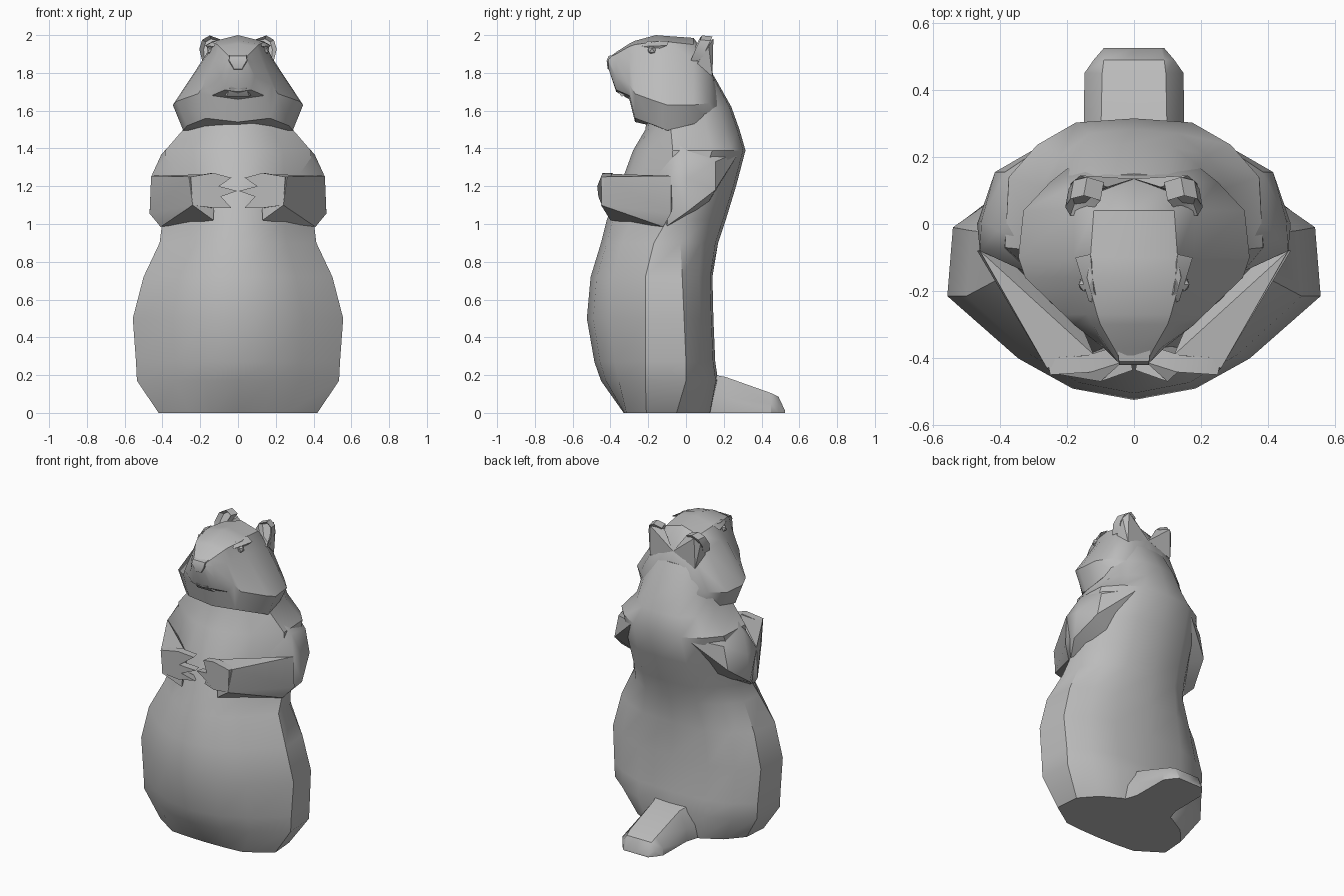
import bpy, bmesh
from mathutils import Vector

start_cube = bpy.data.objects.get("Cube")
if start_cube:
    bpy.data.objects.remove(start_cube, do_unlink=True)

# One plain fur colour
fur = bpy.data.materials.new("plain_grey")
fur.use_nodes = True
GREY = (0.5, 0.5, 0.5, 1)
fur.diffuse_color = GREY
fur.node_tree.nodes["Principled BSDF"].inputs["Base Color"].default_value = GREY


def finish(name, bm, mirrored=False, angle=0.6):
    """Turn a bmesh into a shaded object, optionally mirrored across x."""
    bmesh.ops.recalc_face_normals(bm, faces=bm.faces)
    mesh = bpy.data.meshes.new(name)
    bm.to_mesh(mesh)
    bm.free()
    mesh.materials.append(fur)
    obj = bpy.data.objects.new(name, mesh)
    bpy.context.collection.objects.link(obj)
    if mirrored:
        modifier = obj.modifiers.new("both_sides", "MIRROR")
        modifier.use_mirror_merge = False
    bpy.ops.object.select_all(action="DESELECT")
    obj.select_set(True)
    bpy.context.view_layer.objects.active = obj
    bpy.ops.object.shade_smooth_by_angle(angle=angle)
    return obj


def loft(name, half_rings):
    """Skin symmetric rings, each given as points from centre to centre."""
    bm = bmesh.new()
    rings = []
    for half in half_rings:
        other = [(-x, y, z) for x, y, z in half[-2:0:-1]]
        rings.append([bm.verts.new(p) for p in list(half) + other])
    for low, high in zip(rings, rings[1:]):
        count = len(low)
        for i in range(count):
            j = (i + 1) % count
            bm.faces.new((low[i], low[j], high[j], high[i]))
    bm.faces.new(rings[0])
    bm.faces.new(rings[-1])
    return finish(name, bm)


def hull(name, points, mirrored=True):
    """Wrap a few corner points in a faceted solid."""
    bm = bmesh.new()
    for p in points:
        bm.verts.new(p)
    result = bmesh.ops.convex_hull(bm, input=bm.verts)
    loose = [v for v in result["geom_interior"] if isinstance(v, bmesh.types.BMVert)]
    bmesh.ops.delete(bm, geom=loose, context="VERTS")
    return finish(name, bm, mirrored)


def slab(name, outline, push, hollow=0):
    """Thicken an outline along a vector, optionally denting its face."""
    bm = bmesh.new()
    face = bm.faces.new([bm.verts.new(p) for p in outline])
    back = bmesh.ops.extrude_face_region(bm, geom=[face], use_keep_orig=True)
    moved = [v for v in back["geom"] if isinstance(v, bmesh.types.BMVert)]
    bmesh.ops.translate(bm, verts=moved, vec=push)
    if hollow:
        bmesh.ops.inset_region(bm, faces=[face], thickness=hollow)
        bmesh.ops.translate(bm, verts=face.verts, vec=Vector(push) * 0.5)
    return finish(name, bm, mirrored=True)


def mix(a, b, t):
    return a + (b - a) * t


def body_ring(z, front, width, side_front, side_back, back, bulge=1):
    """Half a torso outline: round belly, flat flank, broad back."""
    return [
        (0, front, z),
        (width * 0.33, mix(front, side_front, 0.11 * bulge), z),
        (width * 0.62, mix(front, side_front, 0.4 * bulge), z),
        (width, side_front, z),
        (width * 0.97, side_back, z),
        (width * 0.75, mix(side_back, back, 0.55), z),
        (width * 0.45, mix(side_back, back, 0.93), z),
        (0, back, z),
    ]


# Torso: height, belly, half width, flank front, flank back, spine
torso = [
    (0, -0.33, 0.42, -0.21, -0.05, 0.14, 0.3),
    (0.17, -0.45, 0.535, -0.215, 0, 0.17),
    (0.27, -0.485, 0.54, -0.215, 0, 0.155),
    (0.5, -0.525, 0.557, -0.215, -0.01, 0.145),
    (0.72, -0.505, 0.5, -0.215, -0.02, 0.14),
    (0.9, -0.45, 0.415, -0.17, -0.03, 0.17),
    (1.02, -0.42, 0.4, -0.1, 0, 0.21),
    (1.2, -0.35, 0.395, -0.08, 0.07, 0.265),
    (1.39, -0.28, 0.385, -0.07, 0.14, 0.315),
    (1.5, -0.215, 0.29, -0.08, 0.11, 0.283),
    (1.62, -0.2, 0.26, -0.08, 0.09, 0.24),
    (1.78, -0.15, 0.22, -0.08, 0.04, 0.15),
]
loft("body", [body_ring(*row) for row in torso])


def head_ring(y, top, crown, temple, cheek, jaw, bottom):
    """Half a head section across the snout axis."""
    sides = [(x, y, z) for x, z in (crown, temple, cheek, jaw)]
    return [(0, y, top)] + sides + [(0, y, bottom)]


# Head from the snout tip to the nape
skull = [
    (-0.41, 1.88, (0.04, 1.88), (0.05, 1.87), (0.05, 1.85), (0.04, 1.82), 1.82),
    (-0.37, 1.91, (0.06, 1.9), (0.08, 1.86), (0.09, 1.78), (0.07, 1.71), 1.7),
    (-0.3, 1.955, (0.1, 1.94), (0.125, 1.87), (0.18, 1.74), (0.14, 1.68), 1.66),
    (-0.27, 1.97, (0.11, 1.95), (0.14, 1.87), (0.21, 1.69), (0.17, 1.56), 1.54),
    (-0.16, 2, (0.14, 1.965), (0.165, 1.89), (0.325, 1.65), (0.27, 1.52), 1.515),
    (-0.1, 1.995, (0.13, 1.965), (0.18, 1.88), (0.345, 1.63), (0.29, 1.495), 1.49),
    (0.04, 1.985, (0.12, 1.95), (0.18, 1.87), (0.33, 1.63), (0.28, 1.53), 1.5),
    (0.125, 1.87, (0.1, 1.87), (0.16, 1.81), (0.25, 1.64), (0.22, 1.53), 1.5),
    (0.165, 1.7, (0.08, 1.7), (0.14, 1.68), (0.2, 1.63), (0.17, 1.55), 1.53),
]
loft("head", [head_ring(*row) for row in skull])


# Tail: flat-topped block tapering to the rear
def tail_ring(y, top, width, crest):
    return [(0, y, top), (crest, y, top), (width, y, top * 0.45),
            (width, y, 0), (0, y, 0)]


loft("tail", [
    tail_ring(0.05, 0.22, 0.2, 0.14),
    tail_ring(0.21, 0.19, 0.15, 0.1),
    tail_ring(0.45, 0.105, 0.148, 0.095),
    tail_ring(0.49, 0.085, 0.12, 0.09),
    tail_ring(0.525, 0.01, 0.09, 0.08),
])

# Upper arms run from the shoulder blade to the elbow
hull("upper_arms", [
    (0.19, 0.285, 1.385), (0.385, 0.155, 1.33), (0.405, -0.02, 1.37),
    (0.455, 0.01, 1.24), (0.46, -0.08, 1.25), (0.468, 0, 1.06),
    (0.415, 0.155, 1.18), (0.41, -0.1, 0.99), (0.29, -0.06, 1.49),
    (0.2, -0.2, 1.3), (0.25, 0.1, 1.08), (0.28, 0.07, 1.48),
])

# Forearms fold across the chest
hull("forearms", [
    (0.46, -0.08, 1.255), (0.468, -0.08, 1.055), (0.41, -0.12, 0.985),
    (0.26, -0.43, 1.25), (0.24, -0.45, 1.1), (0.13, -0.4, 1.02),
    (0.12, -0.39, 1.265), (0.38, -0.06, 1.15), (0.2, -0.2, 1.1),
])

# Paws: zigzag fingers, tips swept back, meeting in the middle
paw = [(0.25, 1.25), (0.13, 1.27), (0.035, 1.245), (0.1, 1.2), (0.004, 1.175),
       (0.09, 1.145), (0.035, 1.085), (0.13, 1.085), (0.24, 1.1)]
slab("paws", [(x, -0.478 + abs(z - 1.18) * 0.4 + (0.04 if x < 0.05 else 0), z)
              for x, z in paw], (0.01, 0.05, 0))

# Ears: hollow cups opening forward
slab("ears", [
    (0.1, 0.07, 1.98), (0.15, 0.085, 1.998), (0.19, 0.075, 1.975),
    (0.205, 0.05, 1.925), (0.19, 0.025, 1.865), (0.135, 0.03, 1.9),
], (-0.01, 0.055, -0.005), hollow=0.018)

# Ear roots blend the cups into the skull
hull("ear_roots", [
    (0.08, 0.11, 1.965), (0.16, 0.145, 1.98), (0.19, 0.12, 1.94),
    (0.185, 0.06, 1.85), (0.165, 0.14, 1.78), (0, 0.135, 1.85),
])

# Eyes tucked under heavy brows
bm = bmesh.new()
bmesh.ops.create_icosphere(bm, subdivisions=1, radius=0.026)
bmesh.ops.translate(bm, verts=bm.verts, vec=(0.142, -0.18, 1.92))
finish("eyes", bm, mirrored=True)
hull("brows", [
    (0.1, -0.24, 1.945), (0.135, -0.23, 1.94), (0.175, -0.1, 1.945),
    (0.13, -0.09, 1.97), (0.12, -0.2, 1.968), (0.15, -0.15, 1.925),
])

# Nose pad and lower lip
hull("nose", [(x * s, y, z) for s in (-1, 1) for x, y, z in (
    (0.045, -0.41, 1.89), (0.045, -0.42, 1.865), (0.02, -0.415, 1.82),
    (0.05, -0.36, 1.9), (0.04, -0.36, 1.8))], mirrored=False)
hull("lower_lip", [(x * s, y, z) for s in (-1, 1) for x, y, z in (
    (0.035, -0.38, 1.74), (0.045, -0.375, 1.715), (0.08, -0.3, 1.69),
    (0.06, -0.34, 1.675), (0.04, -0.33, 1.75))], mirrored=False)
